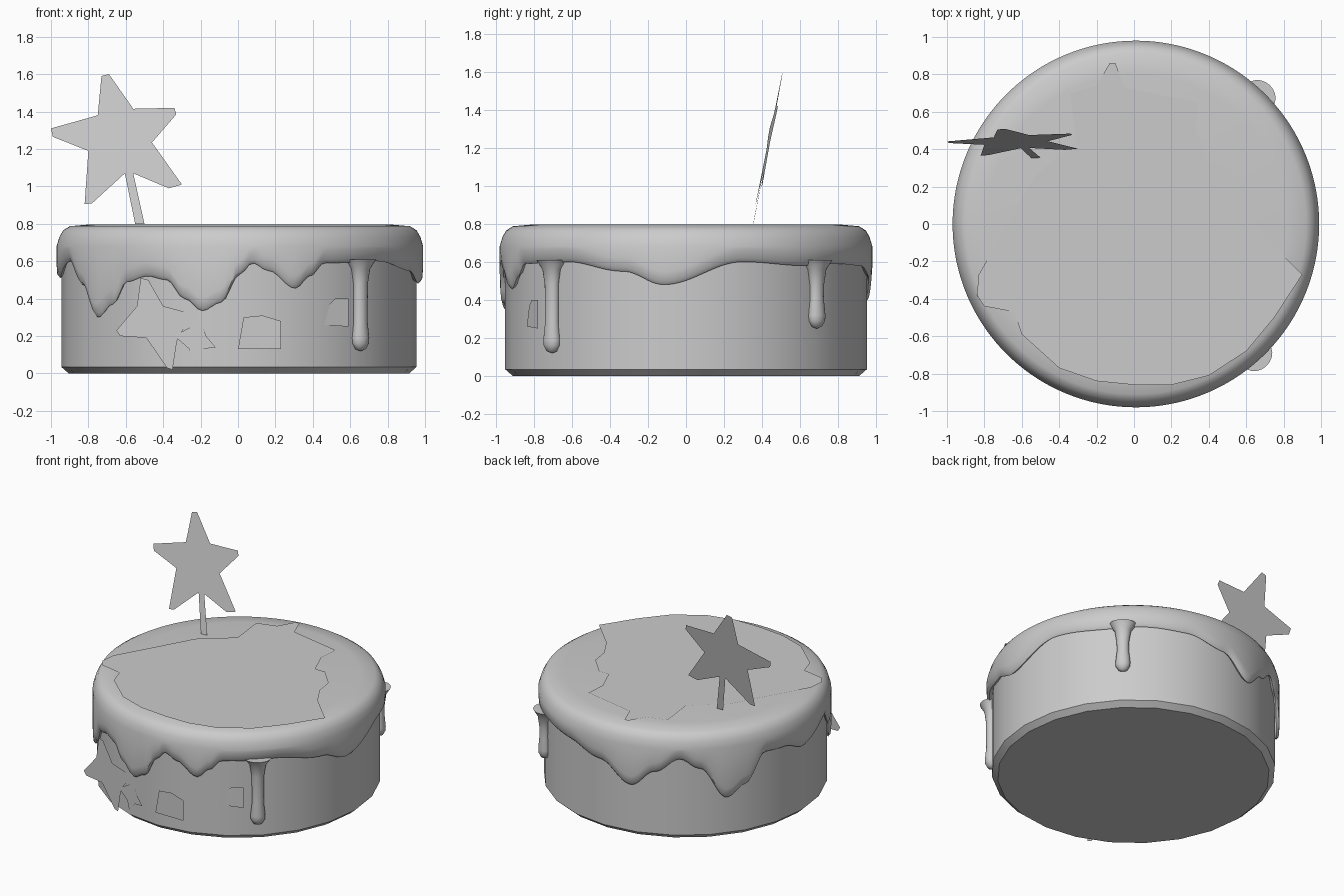
import bpy, bmesh
from math import sin, cos, pi, radians
from mathutils import Vector

if "Cube" in bpy.data.objects:
    bpy.data.objects.remove(bpy.data.objects["Cube"], do_unlink=True)

grey = bpy.data.materials.new("plain_grey")
grey.use_nodes = True
grey.diffuse_color = (0.6, 0.6, 0.6, 1)
grey.node_tree.nodes["Principled BSDF"].inputs["Base Color"].default_value = grey.diffuse_color


def finish(name, bm, smooth=None):
    """Turn a bmesh into a named object, smooth-shaded below an angle."""
    mesh = bpy.data.meshes.new(name)
    bm.to_mesh(mesh)
    bm.free()
    mesh.materials.append(grey)
    obj = bpy.data.objects.new(name, mesh)
    bpy.context.collection.objects.link(obj)
    if smooth:
        bpy.ops.object.select_all(action='DESELECT')
        obj.select_set(True)
        bpy.context.view_layer.objects.active = obj
        bpy.ops.object.shade_smooth_by_angle(angle=radians(smooth))
    return obj


def ring_surface(name, sides, profile_at, smooth, cap_first=False, cap_last=False):
    """Revolve a (radius, height) profile that may change with the angle."""
    bm = bmesh.new()
    columns = []
    for i in range(sides):
        a = 2 * pi * i / sides
        columns.append([bm.verts.new((r * cos(a), r * sin(a), z))
                        for r, z in profile_at(a)])
    for i, left in enumerate(columns):
        right = columns[(i + 1) % sides]
        for k in range(len(left) - 1):
            bm.faces.new((left[k], right[k], right[k + 1], left[k + 1]))
    if cap_first:
        bm.faces.new([c[0] for c in reversed(columns)])
    if cap_last:
        bm.faces.new([c[-1] for c in columns])
    return finish(name, bm, smooth)


def flat_shape(name, outline, place, facing):
    """A single flat face whose outline is placed in space by a rule."""
    bm = bmesh.new()
    face = bm.faces.new([bm.verts.new(place(u, v)) for u, v in outline])
    face.normal_update()
    if face.normal.dot(Vector(facing)) < 0:
        face.normal_flip()
    return finish(name, bm)


# Cake body with a small chamfer at the base
cake = ring_surface("cake_body", 24,
                    lambda a: [(.91, 0), (.95, .035), (.95, .7)], 30, True, True)
cake.location.x = .005

# Lower edge of the icing: (degrees, height), eased between the points
edge = [(-160, .6), (-150, .47), (-142, .3), (-135, .37), (-129, .49),
        (-121, .52), (-114, .5), (-108, .4), (-102, .335), (-96, .38),
        (-90, .53), (-86, .59), (-81, .55), (-72, .455), (-67, .52),
        (-62, .59), (-40, .6), (-20, .55), (-7, .48), (18, .6), (40, .58),
        (55, .59), (72, .58), (89, .52), (103, .38), (113, .5), (123, .6),
        (131, .53), (142, .3), (150, .38), (159, .58), (169, .57),
        (180, .51), (200, .6)]


def edge_height(a):
    d = (a * 180 / pi + 160) % 360 - 160
    for (d0, h0), (d1, h1) in zip(edge, edge[1:]):
        if d0 <= d <= d1:
            return h0 + (h1 - h0) * (1 - cos(pi * (d - d0) / (d1 - d0))) / 2
    return edge[0][1]


def icing_profile(a):
    e = edge_height(a)
    return [(.935, e + .02), (.96, e), (.976, e + .02), (.98, e + .07),
            (.98, .68), (.965, .73), (.945, .765), (.91, .787), (.8, .797)]


icing = ring_surface("icing", 240, icing_profile, 50, cap_last=True)
icing.location.x = .01

# Long hanging drips with a rounded bulb
def drip(name, degrees, bottom):
    shape = [(.003, bottom), (.03, bottom + .01), (.048, bottom + .04),
             (.05, bottom + .07), (.04, bottom + .16), (.042, .48),
             (.055, .56), (.09, .61)]
    obj = ring_surface(name, 20, lambda a: shape, 60, True, True)
    angle = radians(degrees)
    obj.location = (.955 * cos(angle) + .01, .955 * sin(angle), 0)
    obj.rotation_euler.z = angle
    obj.scale.x = .85


drip("long_drip", -47.5, .12)
drip("short_drip", 46, .25)

# Flat spread on top with a ragged outline
spread = [(-.53, .26), (-.31, .44), (-.34, .7), (-.2, .74), (-.13, .86),
          (-.1, .86), (-.05, .73), (.34, .65), (.33, .5), (.4, .33),
          (.48, .33), (.6, .2), (.62, .07), (.7, -.07), (.9, -.27),
          (.75, -.5), (.6, -.68), (.4, -.81), (.2, -.86), (0, -.86),
          (-.2, -.84), (-.4, -.77), (-.6, -.59), (-.64, -.47), (-.8, -.44),
          (-.84, -.38), (-.83, -.27), (-.72, -.08)]
flat_shape("top_spread", spread, lambda u, v: (u, v, .803), (0, 0, 1))

# Star topper and its stem, leaning back
topper = [(-.73, 1.59), (-.69, 1.6), (-.56, 1.415), (-.34, 1.42),
          (-.33, 1.385), (-.46, 1.235), (-.3, 1.01), (-.37, .99),
          (-.56, 1.07), (-.5, .8), (-.55, .8), (-.605, 1.07), (-.78, .91),
          (-.82, .905), (-.8, 1.19), (-.99, 1.265), (-1, 1.31), (-.75, 1.38)]
flat_shape("star_topper", topper,
           lambda u, v: (u, .35 + .2 * (v - .8) + .03 * (u + .65), v), (0, -1, 0))


# Flat decorations on the front of the cake
def decoration(name, outline, depth, slope, pivot):
    flat_shape(name, outline,
               lambda u, v: (u, depth + slope * (u - pivot), v), (0, -1, 0))


decoration("side_star",
           [(-.52, .51), (-.48, .5), (-.4, .36), (-.25, .32), (-.24, .3),
            (-.32, .2), (-.33, .15), (-.35, .02), (-.38, .03), (-.49, .19),
            (-.63, .2), (-.65, .23), (-.54, .36)], -.87, -.1, -.64)
decoration("small_star",
           [(-.22, .29), (-.25, .25), (-.34, .2), (-.26, .13), (-.24, .06),
            (-.19, .13), (-.12, .14), (-.17, .2), (-.2, .28)], -.93, -.2, -.2)
decoration("right_chip",
           [(.49, .37), (.52, .4), (.59, .4), (.59, .25), (.46, .26)],
           -.81, .45, .52)
decoration("centre_chip",
           [(.03, .3), (.13, .31), (.23, .28), (.23, .13), (0, .13)],
           -.963, 0, 0)
